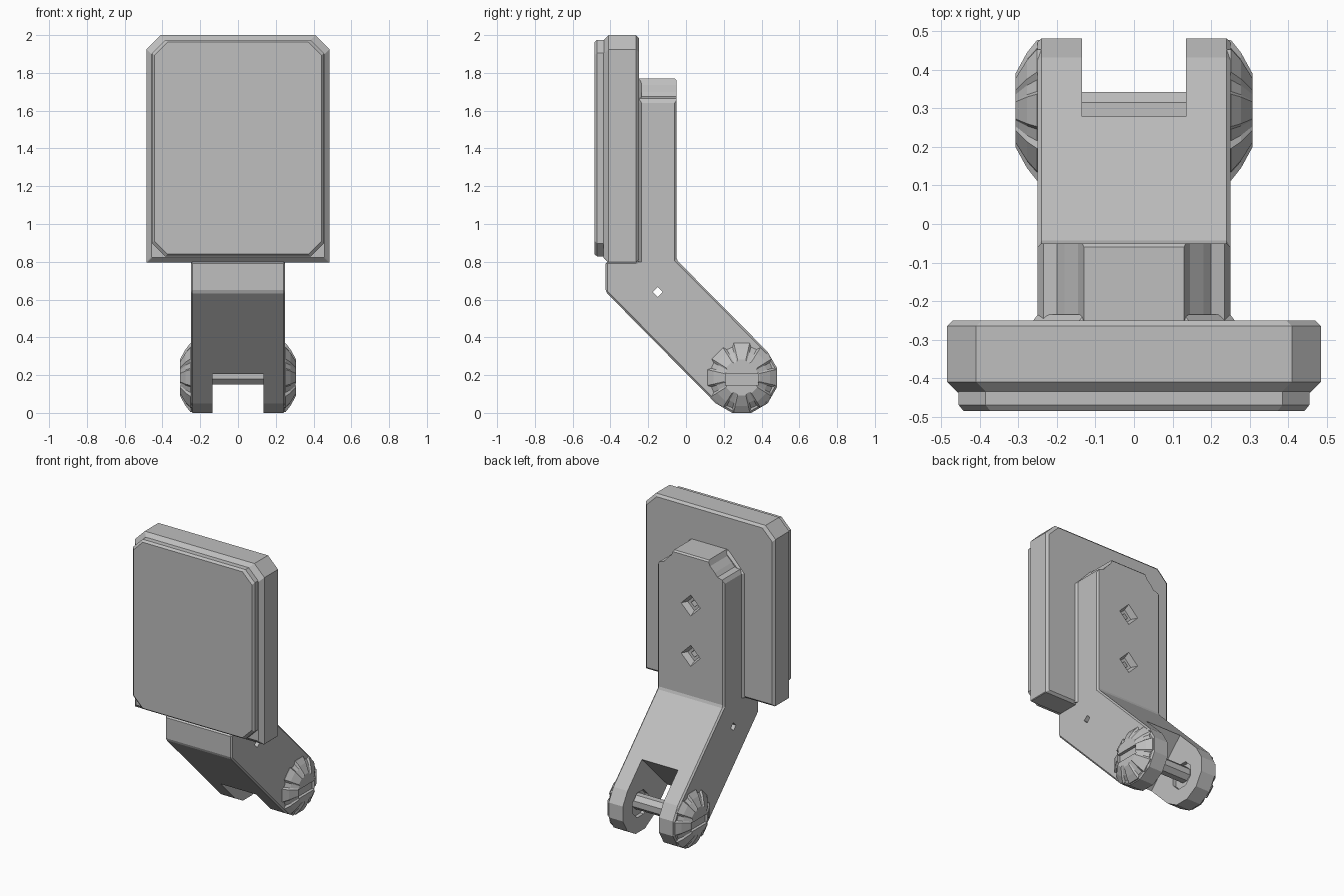
import bpy
import bmesh
from math import cos, sin, pi, radians
from mathutils import Matrix

cube = bpy.data.objects.get("Cube")
if cube:
    bpy.data.objects.remove(cube, do_unlink=True)

grey = bpy.data.materials.new("plain_grey")
grey.use_nodes = True
COLOUR = (0.52, 0.52, 0.52, 1)
grey.diffuse_color = COLOUR
grey.node_tree.nodes["Principled BSDF"].inputs["Base Color"].default_value = COLOUR

HINGE_Y, HINGE_Z, HINGE_R = 0.295, 0.187, 0.187


def loft(name, rings):
    """Skin a stack of matching rings and cap both ends."""
    bm = bmesh.new()
    loops = [[bm.verts.new(p) for p in ring] for ring in rings]
    n = len(loops[0])
    for a, b in zip(loops, loops[1:]):
        for i in range(n):
            j = (i + 1) % n
            bm.faces.new((a[i], a[j], b[j], b[i]))
    bm.faces.new(loops[0])
    bm.faces.new(loops[-1])
    bmesh.ops.recalc_face_normals(bm, faces=bm.faces)
    mesh = bpy.data.meshes.new(name)
    bm.to_mesh(mesh)
    bm.free()
    mesh.materials.append(grey)
    obj = bpy.data.objects.new(name, mesh)
    bpy.context.collection.objects.link(obj)
    return obj


def along_x(name, outline, xs):
    return loft(name, [[(x, y, z) for y, z in outline] for x in xs])


def along_y(name, outline, ys):
    return loft(name, [[(x, y, z) for x, z in outline] for y in ys])


def box(name, size, centre, tilt=0):
    w, d, h = (s / 2 for s in size)
    obj = along_x(name, [(-d, -h), (d, -h), (d, h), (-d, h)], (-w, w))
    obj.data.transform(Matrix.Translation(centre) @ Matrix.Rotation(tilt, 4, "X"))
    return obj


def ngon(sides, radius, cy, cz, start=0):
    return [(cy + radius * cos(start + 2 * pi * i / sides),
             cz + radius * sin(start + 2 * pi * i / sides)) for i in range(sides)]


def apply(obj, modifier):
    bpy.context.view_layer.objects.active = obj
    bpy.ops.object.modifier_apply(modifier=modifier.name)


def cut(obj, cutter, operation="DIFFERENCE"):
    mod = obj.modifiers.new("cut", "BOOLEAN")
    mod.operation, mod.solver, mod.object = operation, "EXACT", cutter
    apply(obj, mod)
    bpy.data.objects.remove(cutter, do_unlink=True)


def slab(name, half, low, high, top, bottom, layers):
    """Upright plate with clipped corners; layers are (y, inset)."""
    rings = []
    for y, s in layers:
        x, lo, hi = half - s, low + s, high - s
        rings.append([(x, y, lo + bottom), (x, y, hi - top), (x - top, y, hi),
                      (top - x, y, hi), (-x, y, hi - top), (-x, y, lo + bottom),
                      (bottom - x, y, lo), (x - bottom, y, lo)])
    return loft(name, rings)


# Backing plate and raised front panel
slab("backing_plate", 0.485, 0.795, 2.0, 0.075, 0.004,
     [(-0.25, 0.015), (-0.265, 0), (-0.41, 0), (-0.437, 0.027)])
slab("front_panel", 0.455, 0.828, 1.975, 0.07, 0.07,
     [(-0.42, 0), (-0.47, 0), (-0.485, 0.012)])

# Bent arm with a rounded hinge end
tip = [(HINGE_Y + HINGE_R / cos(pi / 12) * cos(radians(a)),
        HINGE_Z + HINGE_R / cos(pi / 12) * sin(radians(a))) for a in range(-135, 46, 30)]
profile = [(-0.27, 1.77), (-0.27, 0.8), (-0.425, 0.8), (-0.425, 0.64)] + tip
profile += [(-0.05, 0.81), (-0.05, 1.77)]
arm = along_x("bent_arm", profile, (-0.25, 0.25))
bevel = arm.modifiers.new("edge", "BEVEL")
bevel.width, bevel.segments = 0.01, 1
bevel.limit_method, bevel.angle_limit = "ANGLE", radians(35)
apply(arm, bevel)

# Stepped round top of the arm
half = [(0.26, -1), (0.26, 1.6), (0.25, 1.64), (0.235, 1.665), (0.2, 1.675),
        (0.18, 1.7), (0.145, 1.735), (0.13, 1.77), (0.12, 1.78)]
cut(arm, along_y("top_shape", half + [(-x, z) for x, z in reversed(half)], (-1, 1)),
    "INTERSECT")

# Fork slot, recesses around the pin, and the cross hole
cut(arm, box("slot", (0.27, 0.6, 0.6), (0, 0.356, 0.132), radians(-45)))
cut(arm, along_x("pin_recess", ngon(8, 0.09, HINGE_Y, HINGE_Z, pi / 8), (-0.16, 0.16)))
cut(arm, along_x("cross_hole", ngon(4, 0.027, -0.15, 0.64), (-1, 1)))

# Two diamond screw pits in the back, each with a small bore
for z in (1.43, 1.09):
    pit = [[(x, y, c) for x, c in ngon(4, r, 0, z)]
           for y, r in ((-0.04, 0.077), (-0.09, 0.05), (-0.091, 0.025), (-0.15, 0.025))]
    cut(arm, loft("screw_pit", pit))

# Small flare where the arm meets the plate
flare = []
for y, s in ((-0.255, 0.015), (-0.235, 0)):
    flare.append([(-0.25 - s, y, 0.8), (0.25 + s, y, 0.8), (0.25 + s, y, 1.64),
                  (0.13 + s, y, 1.755 + s), (-0.13 - s, y, 1.755 + s),
                  (-0.25 - s, y, 1.64)])
loft("arm_flare", flare)

# Hinge pin
along_x("hinge_pin", ngon(8, 0.052, HINGE_Y, HINGE_Z + 0.012, pi / 8), (-0.2, 0.2))

# Lobed knobs on both sides of the hinge
lobes = []
for k in range(8):
    for offset, r in ((-17, 0.168), (-13, 0.187), (13, 0.187), (17, 0.168)):
        a = radians(k * 45 + offset)
        lobes.append((r * cos(a), r * sin(a)))
for side, label in ((1, "left"), (-1, "right")):
    rings = [[(side * x, HINGE_Y + s * u, HINGE_Z + s * v) for u, v in lobes]
             for x, s in ((0.235, 1), (0.252, 1), (0.278, 0.82), (0.308, 0.52))]
    knob = loft(label + "_knob", rings)
    cut(knob, box("knob_slot", (0.05, 0.17, 0.06),
                  (side * 0.313, HINGE_Y, HINGE_Z - 0.012)))
